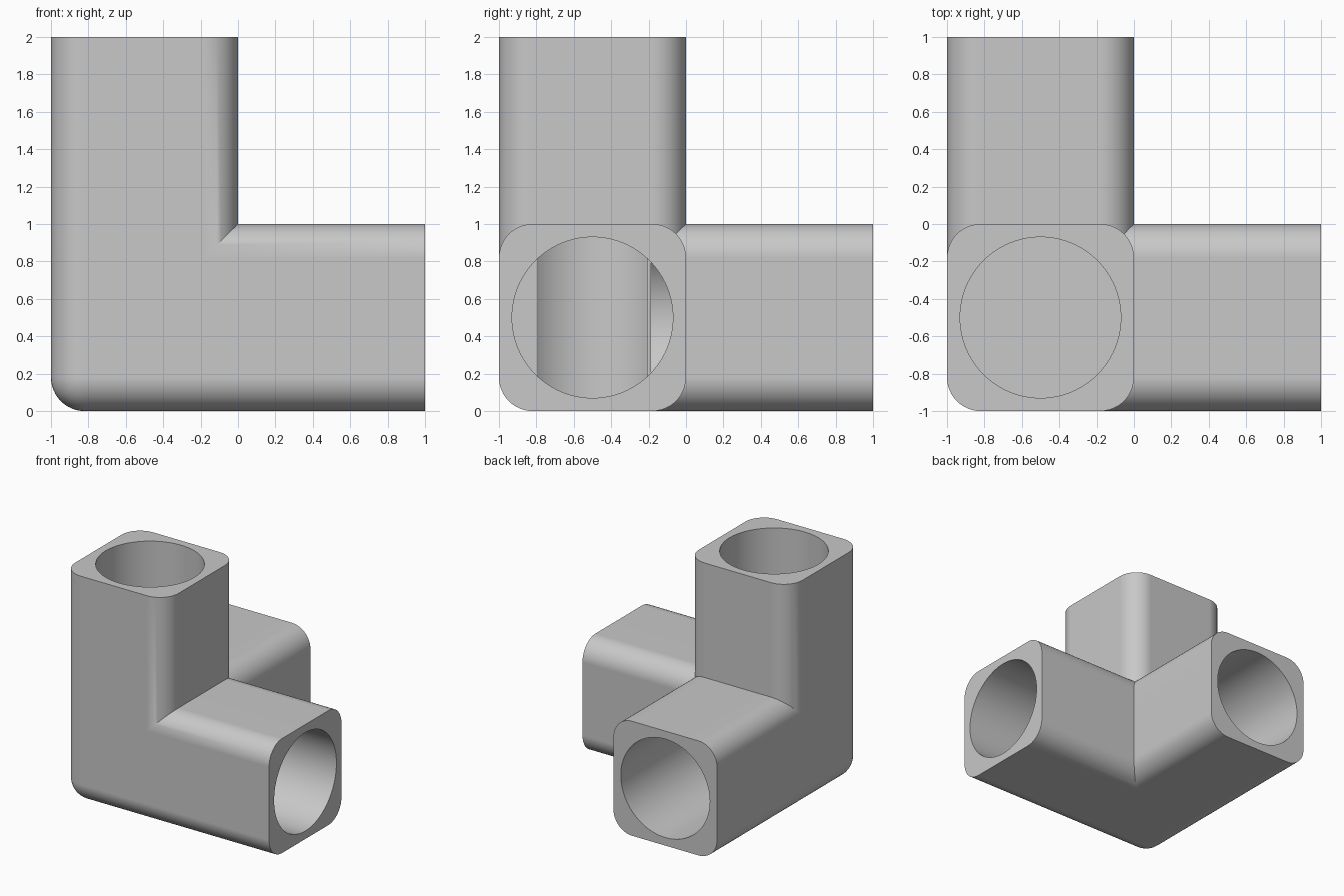
import bpy
import bmesh
import math
from mathutils import Matrix, Vector

if "Cube" in bpy.data.objects:
    bpy.data.objects.remove(bpy.data.objects["Cube"], do_unlink=True)

ROUND = 0.18        # outer edge radius
BORE = 0.43         # socket radius
INNER = Vector((0, 0, 1))   # inside corner where the three arms meet

grey = bpy.data.materials.new("plain grey")
grey.use_nodes = True
grey.diffuse_color = (0.58, 0.58, 0.58, 1)
grey.node_tree.nodes["Principled BSDF"].inputs["Base Color"].default_value = grey.diffuse_color

# Cyclic axis swap x -> y -> z -> x, which turns one arm into the next
CYCLE = Matrix(((0, 0, 1), (1, 0, 0), (0, 1, 0))).to_4x4()


def add_object(name, bm):
    mesh = bpy.data.meshes.new(name)
    bm.to_mesh(mesh)
    bm.free()
    mesh.materials.append(grey)
    obj = bpy.data.objects.new(name, mesh)
    bpy.context.collection.objects.link(obj)
    return obj


# One rounded arm along x, mitred against its two neighbours
bm = bmesh.new()
bmesh.ops.create_cube(bm, size=1)
bmesh.ops.transform(bm, verts=bm.verts,
                    matrix=Matrix.Translation((0, -0.5, -0.5)) @ Matrix.Diagonal((2, 1, 1, 1)))
edges = [e for e in bm.edges if not all(v.co.x > 0.9 for v in e.verts)]
bmesh.ops.bevel(bm, geom=edges, offset=ROUND, offset_type='OFFSET',
                segments=12, profile=0.5, affect='EDGES')
for normal in ((-1, 1, 0), (-1, 0, 1)):
    bmesh.ops.bisect_plane(bm, geom=bm.verts[:] + bm.edges[:] + bm.faces[:],
                           plane_co=(0, 0, 0), plane_no=normal, clear_outer=True)

# Repeat the arm on the other two axes and weld the mitres
arm = bm.verts[:] + bm.edges[:] + bm.faces[:]
for turn in (CYCLE, CYCLE @ CYCLE):
    copy = bmesh.ops.duplicate(bm, geom=arm)["geom"]
    bmesh.ops.transform(bm, matrix=turn,
                        verts=[g for g in copy if isinstance(g, bmesh.types.BMVert)])
bmesh.ops.remove_doubles(bm, verts=bm.verts, dist=0.0005)
bmesh.ops.translate(bm, verts=bm.verts, vec=INNER)
bmesh.ops.recalc_face_normals(bm, faces=bm.faces)
body = add_object("corner_connector", bm)


# Round sockets: the side ones stop at the upright one, which reaches the floor
def cut_socket(name, turn, bottom):
    top = 1.2
    bm = bmesh.new()
    bmesh.ops.create_cone(bm, cap_ends=True, segments=96, radius1=BORE, radius2=BORE,
                          depth=top - bottom)
    place = Matrix.Translation((-0.5, -0.5, (top + bottom) / 2))
    bmesh.ops.transform(bm, verts=bm.verts, matrix=Matrix.Translation(INNER) @ turn @ place)
    cutter = add_object(name, bm)
    cutter.hide_render = True
    mod = body.modifiers.new(name, 'BOOLEAN')
    mod.operation = 'DIFFERENCE'
    mod.solver = 'EXACT'
    mod.object = cutter
    bpy.ops.object.select_all(action='DESELECT')
    body.select_set(True)
    bpy.context.view_layer.objects.active = body
    bpy.ops.object.modifier_apply(modifier=mod.name)
    bpy.data.objects.remove(cutter, do_unlink=True)


cut_socket("upright_socket", Matrix.Identity(4), -0.932)
cut_socket("left_socket", CYCLE, -0.183)
cut_socket("back_socket", CYCLE @ CYCLE, -0.187)

# Smooth roundings with crisp rims, flat faces kept flat
bpy.ops.object.shade_smooth_by_angle(angle=math.radians(30))
weighted = body.modifiers.new("flat_faces", 'WEIGHTED_NORMAL')
weighted.keep_sharp = True
